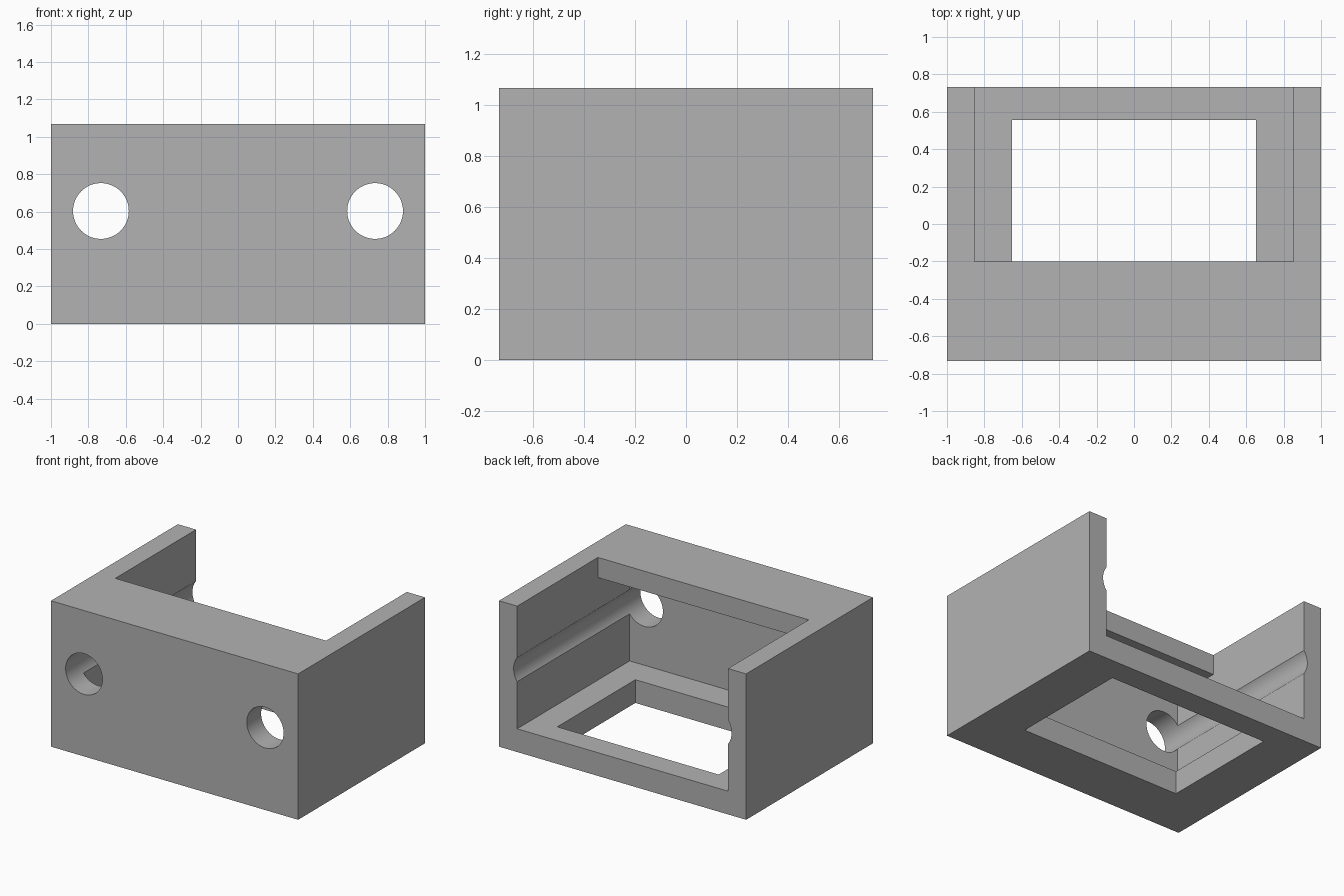
import bpy
import bmesh
from mathutils import Matrix

default = bpy.data.objects.get("Cube")
if default:
    bpy.data.objects.remove(default, do_unlink=True)

grey = bpy.data.materials.new("plain grey")
grey.use_nodes = True
colour = (0.448, 0.448, 0.448, 1)
grey.diffuse_color = colour
grey.node_tree.nodes["Principled BSDF"].inputs["Base Color"].default_value = colour

HALF_W, HALF_D, HEIGHT = 1.0, 0.733, 1.067
INNER_W, FLOOR, FRONT_INNER = 0.853, 0.17, -0.567
LIP_EDGE, LIP_UNDER = -0.2, 0.92
BEYOND = 1.5


def extruded(name, profile, half_width):
    """Extrude a closed (y, z) profile along x, centred on x = 0."""
    bm = bmesh.new()
    face = bm.faces.new([bm.verts.new((-half_width, y, z)) for y, z in profile])
    geom = bmesh.ops.extrude_face_region(bm, geom=[face])["geom"]
    moved = [v for v in geom if isinstance(v, bmesh.types.BMVert)]
    bmesh.ops.translate(bm, verts=moved, vec=(2 * half_width, 0, 0))
    return finish(name, bm)


def finish(name, bm):
    bmesh.ops.recalc_face_normals(bm, faces=bm.faces)
    mesh = bpy.data.meshes.new(name)
    bm.to_mesh(mesh)
    bm.free()
    mesh.materials.append(grey)
    obj = bpy.data.objects.new(name, mesh)
    bpy.context.collection.objects.link(obj)
    return obj


def box(name, half_width, y0, y1, z0, z1):
    return extruded(name, [(y0, z0), (y1, z0), (y1, z1), (y0, z1)], half_width)


def rod(name, x, z, radius):
    bm = bmesh.new()
    turn = Matrix.Translation((x, 0, z)) @ Matrix.Rotation(1.5707963, 4, "X")
    bmesh.ops.create_cone(bm, cap_ends=True, segments=64, radius1=radius,
                          radius2=radius, depth=2 * BEYOND, matrix=turn)
    return finish(name, bm)


# Solid outer block
housing = box("housing", HALF_W, -HALF_D, HALF_D, 0, HEIGHT)

# Cavity open at back and top, leaving a lip over the front
cavity = extruded("cavity_cutter", [
    (FRONT_INNER, FLOOR), (BEYOND, FLOOR), (BEYOND, BEYOND),
    (LIP_EDGE, BEYOND), (LIP_EDGE, LIP_UNDER), (FRONT_INNER, LIP_UNDER)], INNER_W)

# Rectangular opening through the floor
opening = box("floor_opening_cutter", 0.653, -0.347, 0.555, -0.5, 0.5)

# Front holes, which also groove the side walls
rods = [rod("hole_cutter", side * 0.733, 0.603, 0.149) for side in (-1, 1)]

cutters = [cavity, opening] + rods
bpy.context.view_layer.objects.active = housing
for cutter in cutters:
    cutter.hide_render = True
    cut = housing.modifiers.new(cutter.name, "BOOLEAN")
    cut.operation = "DIFFERENCE"
    cut.solver = "EXACT"
    cut.object = cutter
    bpy.ops.object.modifier_apply(modifier=cut.name)
    bpy.data.objects.remove(cutter, do_unlink=True)

bpy.ops.object.select_all(action="DESELECT")
housing.select_set(True)
bpy.ops.object.shade_smooth_by_angle()
